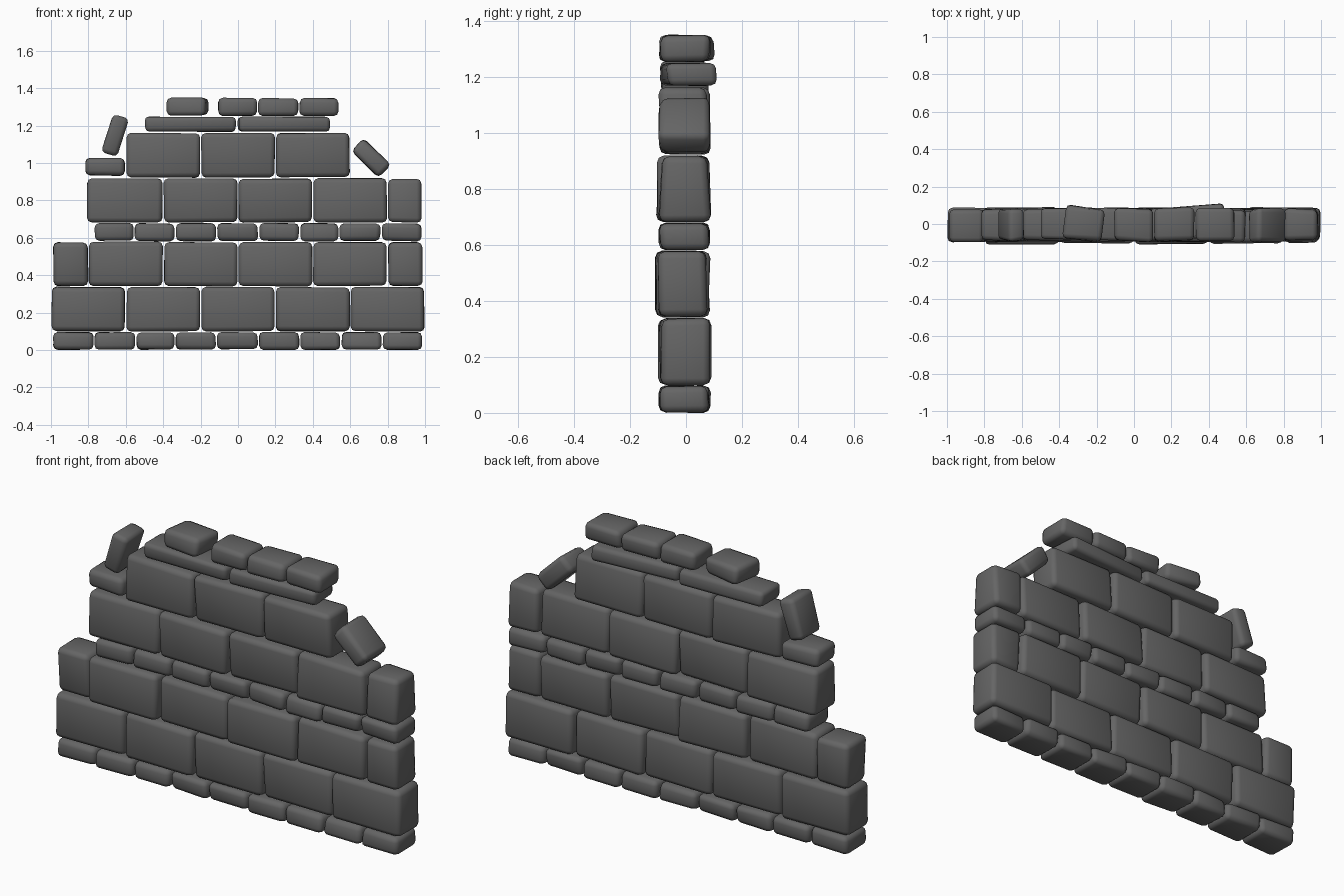
import bpy, bmesh, random
from math import radians
from mathutils import Vector

random.seed(7)
if "Cube" in bpy.data.objects:
    bpy.data.objects.remove(bpy.data.objects["Cube"])

stone_mat = bpy.data.materials.new("dark grey stone")
stone_mat.use_nodes = True
GREY = (0.13, 0.13, 0.13, 1)
stone_mat.diffuse_color = GREY
stone_mat.node_tree.nodes["Principled BSDF"].inputs["Base Color"].default_value = GREY


def stone(name, center, size, rot=(0, 0, 0), wear=0.02):
    """Worn block: a box with its corners pulled in unevenly and rounded edges."""
    bm = bmesh.new()
    bmesh.ops.create_cube(bm, size=1)
    for v in bm.verts:
        v.co = Vector(c * s for c, s in zip(v.co, size))
        for axis, amount in enumerate((0.006, wear, 0.006)):
            pull = random.uniform(0, amount)
            v.co[axis] -= pull if v.co[axis] > 0 else -pull
    bmesh.ops.bevel(bm, geom=bm.edges[:], offset=min(0.025, min(size) * 0.24),
                    segments=2, profile=0.5, affect='EDGES')
    for f in bm.faces:
        f.smooth = True
    bmesh.ops.recalc_face_normals(bm, faces=bm.faces[:])
    mesh = bpy.data.meshes.new(name)
    bm.to_mesh(mesh)
    bm.free()
    mesh.materials.append(stone_mat)
    obj = bpy.data.objects.new(name, mesh)
    obj.location = center
    obj.rotation_euler = [radians(a) for a in rot]
    bpy.context.collection.objects.link(obj)
    return obj


def course(name, z0, z1, joints, shift=0.0):
    """Row of stones between neighbouring joints, some pushed to the front."""
    for i, (a, b) in enumerate(zip(joints, joints[1:])):
        y = -0.005 - (shift if i % 2 else 0)
        stone(f"{name}_{i + 1}", ((a + b) / 2, y, (z0 + z1) / 2),
              (b - a - 0.002, 0.192, z1 - z0))


# Wall courses from the ground up
course("footing_stone", 0, 0.098,
       [-0.99, -0.77, -0.545, -0.335, -0.115, 0.11, 0.33, 0.55, 0.77, 0.99])
course("lower_block", 0.098, 0.34, [-1, -0.6, -0.2, 0.2, 0.6, 1])
course("second_block", 0.34, 0.58, [-0.99, -0.8, -0.4, 0, 0.4, 0.8, 0.99], 0.012)
course("middle_stone", 0.58, 0.68,
       [-0.77, -0.555, -0.335, -0.115, 0.11, 0.33, 0.54, 0.765, 0.985])
course("third_block", 0.68, 0.92, [-0.81, -0.4, 0, 0.4, 0.8, 0.985], 0.008)
course("upper_block", 0.92, 1.163, [-0.6, -0.2, 0.2, 0.6])
course("top_stone", 1.25, 1.35, [-0.11, 0.105, 0.325, 0.54])

# Thin slabs under the top stones
stone("slab_left", (-0.255, 0, 1.207), (0.49, 0.195, 0.085))
stone("slab_right", (0.245, 0.005, 1.207), (0.49, 0.19, 0.085), (0, 0, 4))

# Loose and tilted stones
stone("top_stone_turned", (-0.268, 0.003, 1.302), (0.215, 0.19, 0.1), (0, 0, -8))
stone("ledge_stone_left", (-0.71, -0.005, 0.98), (0.215, 0.19, 0.1))
stone("leaning_stone_left", (-0.658, -0.005, 1.148), (0.095, 0.19, 0.218), (0, 18, 0))
stone("leaning_stone_right", (0.712, -0.008, 1.027), (0.21, 0.19, 0.1), (0, 44, 0))
